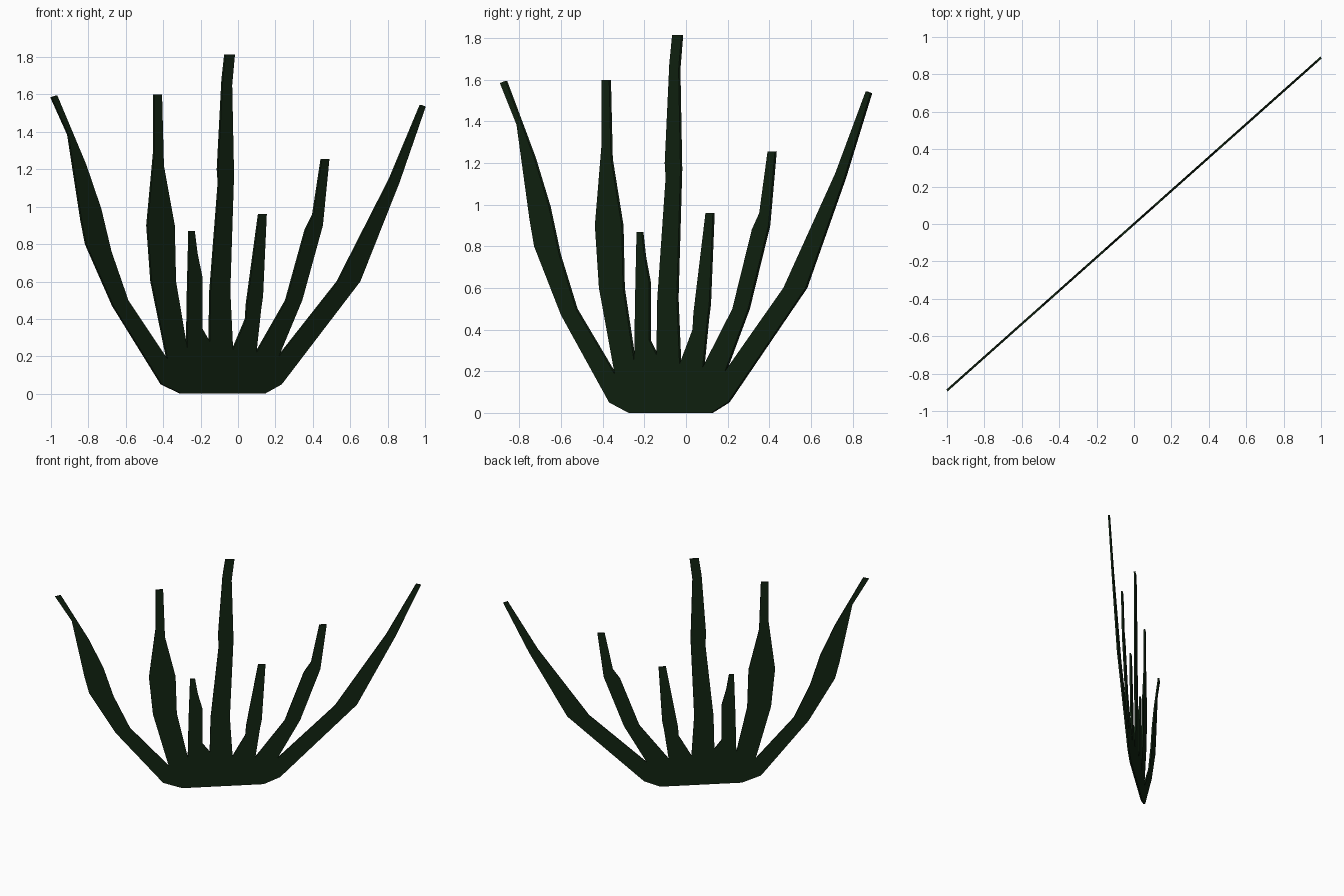
import bpy, bmesh
from mathutils import Vector

if "Cube" in bpy.data.objects:
    bpy.data.objects.remove(bpy.data.objects["Cube"])

SLOPE = 0.89       # the clump stands in a vertical diagonal plane, y = SLOPE * x
THICK = 0.012

green = bpy.data.materials.new("dark_green")
green.diffuse_color = (0.006, 0.018, 0.006, 1)
green.use_nodes = True
green.node_tree.nodes["Principled BSDF"].inputs["Base Color"].default_value = green.diffuse_color


def sheet(name, outline):
    """Thin upright sheet from an (x, z) outline, laid in the diagonal plane."""
    normal = Vector((SLOPE, -1, 0)).normalized()
    bm = bmesh.new()
    verts = [bm.verts.new(Vector((x, SLOPE * x, z)) - normal * THICK / 2)
             for x, z in outline]
    face = bm.faces.new(verts)
    ext = bmesh.ops.extrude_face_region(bm, geom=[face], use_keep_orig=True)
    moved = [v for v in ext["geom"] if isinstance(v, bmesh.types.BMVert)]
    bmesh.ops.translate(bm, verts=moved, vec=normal * THICK)
    bmesh.ops.triangulate(bm, faces=[f for f in bm.faces if len(f.verts) > 4])
    bmesh.ops.recalc_face_normals(bm, faces=bm.faces)
    mesh = bpy.data.meshes.new(name)
    bm.to_mesh(mesh)
    bm.free()
    mesh.materials.append(green)
    obj = bpy.data.objects.new(name, mesh)
    bpy.context.collection.objects.link(obj)


# Points where neighbouring blades meet, left to right
roots = [(-.41, .05), (-.38, .185), (-.275, .245), (-.155, .28),
         (-.03, .235), (.095, .22), (.215, .20), (.23, .05)]

# Base of the clump
sheet("clump_base", roots + [(.14, 0), (-.305, 0)])

# Blade outlines above the roots: up the left edge, down the right edge
sheet("blade_1", [roots[0], (-.67, .47), (-.815, .80), (-.84, .93), (-.91, 1.385),
                  (-1.0, 1.585), (-.97, 1.595), (-.815, 1.225), (-.735, .99),
                  (-.68, .76), (-.59, .5), roots[1]])
sheet("blade_2", [roots[1], (-.465, .6), (-.487, .9), (-.45, 1.3), (-.45, 1.6),
                  (-.41, 1.6), (-.40, 1.22), (-.342, .9), (-.335, .6), roots[2]])
sheet("blade_3", [roots[2], (-.27, .55), (-.262, .87), (-.235, .87), (-.22, .75),
                  (-.195, .63), (-.195, .35), roots[3]])
sheet("blade_4", [roots[3], (-.15, .55), (-.105, 1.13), (-.11, 1.2), (-.085, 1.68),
                  (-.07, 1.815), (-.02, 1.815), (-.035, 1.65), (-.025, 1.17),
                  (-.045, .55), roots[4]])
sheet("blade_5", [roots[4], (.04, .40), (.045, .48), (.11, .96), (.15, .96),
                  (.13, .52), (.12, .45), roots[5]])
sheet("blade_6", [roots[5], (.255, .5), (.36, .88), (.40, .96), (.445, 1.255),
                  (.485, 1.255), (.45, .9), (.34, .5), roots[6]])
sheet("blade_7", [roots[6], (.53, .6), (.81, 1.15), (.975, 1.545), (1.0, 1.535),
                  (.86, 1.13), (.65, .6), roots[7]])
